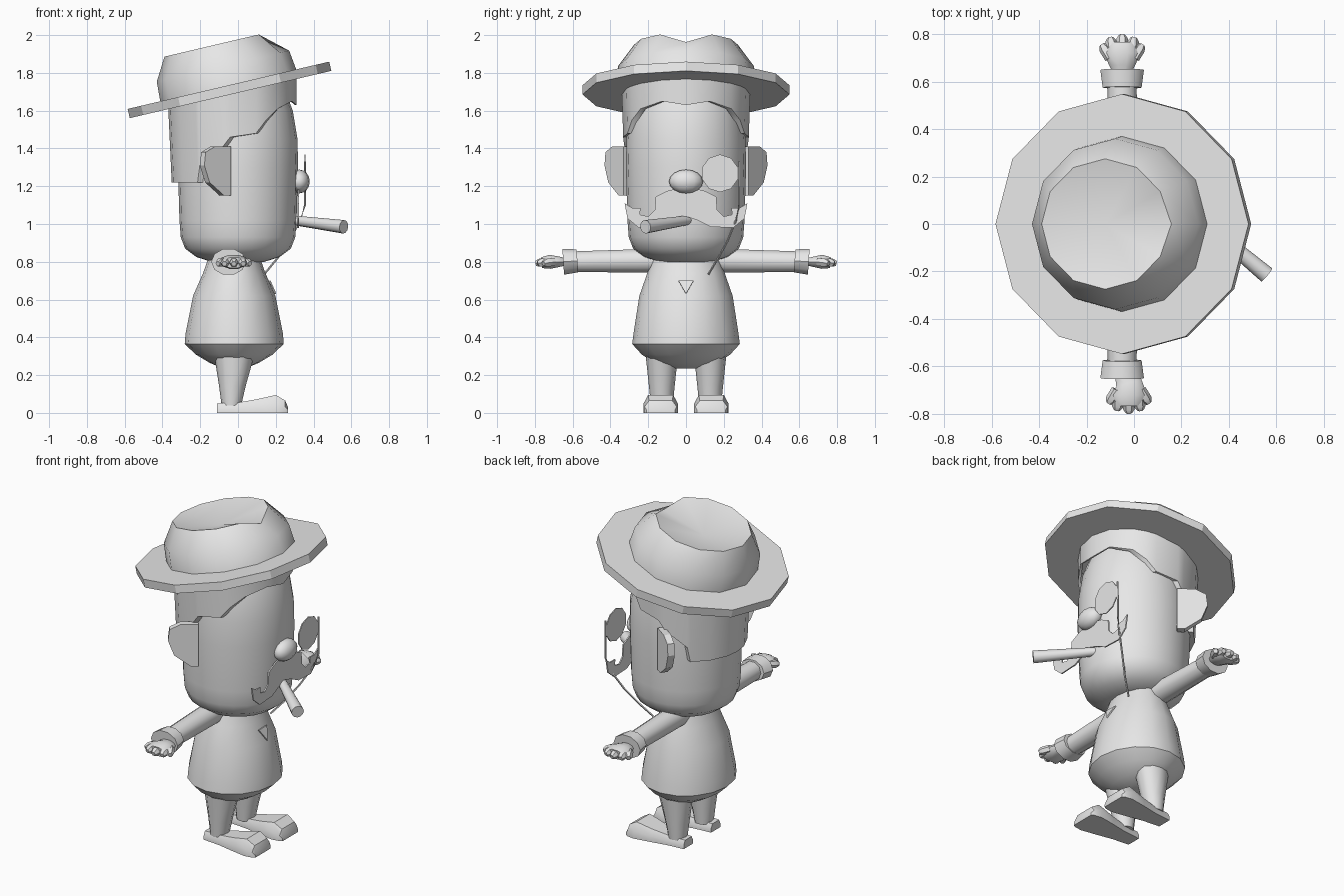
import bpy, bmesh, math
from math import sin, cos, radians, tau
from mathutils import Vector

if "Cube" in bpy.data.objects:
    bpy.data.objects.remove(bpy.data.objects["Cube"])

grey = bpy.data.materials.new("plain_grey")
grey.diffuse_color = (0.8, 0.8, 0.8, 1)
grey.use_nodes = True
grey.node_tree.nodes["Principled BSDF"].inputs["Base Color"].default_value = grey.diffuse_color


def finish(name, bm, angle=40):
    bmesh.ops.recalc_face_normals(bm, faces=bm.faces)
    me = bpy.data.meshes.new(name)
    bm.to_mesh(me)
    bm.free()
    me.materials.append(grey)
    ob = bpy.data.objects.new(name, me)
    bpy.context.collection.objects.link(ob)
    bpy.ops.object.select_all(action='DESELECT')
    bpy.context.view_layer.objects.active = ob
    ob.select_set(True)
    if angle:
        bpy.ops.object.shade_smooth_by_angle(angle=radians(angle))
    return ob


def loft(name, rings, caps=(True, True), angle=40, peak=None):
    """Skin closed rings; peak closes the last ring to one point."""
    bm = bmesh.new()
    vs = [[bm.verts.new(p) for p in r] for r in rings]
    n = len(vs[0])
    for a, b in zip(vs, vs[1:]):
        for i in range(n):
            bm.faces.new((a[i], a[(i + 1) % n], b[(i + 1) % n], b[i]))
    if caps[0]:
        bm.faces.new(vs[0][::-1])
    if peak is not None:
        p = bm.verts.new(peak)
        for i in range(n):
            bm.faces.new((vs[-1][i], vs[-1][(i + 1) % n], p))
    elif caps[1]:
        bm.faces.new(vs[-1])
    return finish(name, bm, angle)


def oval(cx, cy, z, rx, ry, n=16):
    return [(cx + rx * cos(tau * i / n), cy + ry * sin(tau * i / n), z) for i in range(n)]


def tube(name, pts, radii, n=10, flat=1.0, angle=40):
    """Tapered tube along a path; flat squashes its height."""
    pts = [Vector(p) for p in pts]
    rings = []
    for i, p in enumerate(pts):
        d = (pts[min(i + 1, len(pts) - 1)] - pts[max(i - 1, 0)]).normalized()
        ref = Vector((1, 0, 0)) if abs(d.z) > 0.9 else Vector((0, 0, 1))
        side = d.cross(ref).normalized()
        up = side.cross(d)
        rings.append([p + radii[i] * (side * cos(tau * k / n) + up * sin(tau * k / n) * flat)
                      for k in range(n)])
    return loft(name, rings, angle=angle)


def plate(name, pts, offset):
    """Flat polygon given thickness by an offset vector."""
    o = Vector(offset)
    return loft(name, [[Vector(p) - o / 2 for p in pts], [Vector(p) + o / 2 for p in pts]], angle=0)


# Head and torso
loft("head", [oval(x, 0, z, r, r, 24) for z, r, x in (
    (0.80, 0.14, 0.0), (0.825, 0.22, 0), (0.87, 0.28, 0), (0.93, 0.303, 0), (1.02, 0.31, 0),
    (1.3, 0.318, 0), (1.45, 0.315, 0), (1.6, 0.30, -0.01), (1.68, 0.28, -0.02))])
loft("torso", [oval(x, 0, z, rx, ry) for z, rx, ry, x in (
    (0.235, 0.06, 0.06, -0.02), (0.265, 0.13, 0.17, -0.02), (0.31, 0.205, 0.235, -0.02),
    (0.365, 0.262, 0.285, -0.02), (0.42, 0.258, 0.278, -0.02), (0.62, 0.218, 0.247, -0.02),
    (0.74, 0.165, 0.205, -0.02), (0.84, 0.13, 0.17, -0.02))])
plate("collar_opening", [(0.168, -0.04, 0.70), (0.199, 0, 0.63), (0.168, 0.04, 0.70)], (0.008, 0, 0.002))

# Hair shell with a stepped lower edge
edge = [(0, 1.63), (22, 1.65), (45, 1.61), (58, 1.55), (68, 1.48), (92, 1.46), (100, 1.40),
        (122, 1.31), (125, 1.22), (145, 1.22), (165, 1.22), (180, 1.22)]
around = edge + [(360 - a, z) for a, z in edge[-2:0:-1]]
top, low, inner = [], [], []
for a, z in around:
    c, s = cos(radians(a)), sin(radians(a))
    x = -0.03 + 0.34 * c
    r = 0.34 - 0.05 * max(0, 1.6 - z)
    top.append((x, 0.34 * s, 1.705 + 0.234 * (x + 0.045)))
    low.append((-0.03 + r * c, r * s, z))
    inner.append((0.30 * c, 0.30 * s, z))
loft("hair", [inner, low, top], caps=(False, False), angle=35)

# Tilted hat
TILT = radians(13.2)


def hat_ring(r, w, shift=0, dent=0):
    out = []
    for i in range(12):
        a = tau * i / 12
        u, v, h = shift + r * cos(a), r * sin(a), w - (dent if i == 0 else 0)
        out.append((-0.045 + u * cos(TILT) - h * sin(TILT), v, 1.71 + u * sin(TILT) + h * cos(TILT)))
    return out


loft("hat_brim", [hat_ring(0.548, -0.025), hat_ring(0.548, 0.025)], angle=25)
loft("hat_crown", [hat_ring(0.372, 0.0), hat_ring(0.36, 0.13, -0.005), hat_ring(0.275, 0.25, -0.02, 0.05)],
     caps=(False, False), angle=50, peak=Vector((-0.12, 0, 1.71 + 0.17)))

# Nose
bm = bmesh.new()
bmesh.ops.create_uvsphere(bm, u_segments=12, v_segments=8, radius=1)
for v in bm.verts:
    v.co = Vector((0.325 + 0.055 * v.co.x, 0.09 * v.co.y, 1.225 + 0.063 * v.co.z))
finish("nose", bm, 60)

# Moustache, a flat mirrored outline
half = [(0, 1.20), (0.10, 1.175), (0.16, 1.145), (0.165, 1.075), (0.20, 1.04), (0.245, 1.05),
        (0.24, 1.085), (0.285, 1.085), (0.325, 1.11), (0.31, 1.03), (0.25, 0.98), (0.13, 0.985),
        (0.06, 1.02), (0, 1.04)]
outline = half + [(-y, z) for y, z in half[-2:0:-1]]
plate("moustache", [(0.32, y, z) for y, z in outline], (0.008, 0, 0))

# Cigar
tube("cigar", [(0.29, 0.01, 1.02), (0.56, -0.215, 0.985)], [0.025, 0.036], 12)

# Eyeglass and its cord
plate("eyeglass", [(0.355, 0.18 + 0.1 * cos(tau * (i + .5) / 10), 1.268 + 0.1 * sin(tau * (i + .5) / 10))
                   for i in range(10)], (0.006, 0, 0))
tube("eyeglass_cord", [(0.355, 0.28, 1.33), (0.355, 0.282, 1.10), (0.33, 0.265, 1.02),
                       (0.27, 0.22, 0.91), (0.21, 0.17, 0.82), (0.14, 0.12, 0.735)], [0.006] * 6, 5)

# Paired parts
ear = [(0, 1.15), (0.25, 1.15), (0.8, 1.22), (1, 1.31), (0.95, 1.38), (0.6, 1.41), (0, 1.41)]
sole = [(-0.11, 0.045, 0.05), (0.0, 0.055, 0.055), (0.10, 0.075, 0.072), (0.20, 0.092, 0.095),
        (0.25, 0.085, 0.065), (0.265, 0.075, 0.03)]
for s, side in ((1, "left"), (-1, "right")):
    plate(side + "_ear", [(-0.05 - 0.14 * t, s * (0.315 + 0.1 * t), z) for t, z in ear],
          (0.024, s * 0.033, 0))
    # Arm and cuff
    tube(side + "_arm", [(-0.05, s * 0.10, 0.805), (-0.05, s * 0.25, 0.805), (-0.05, s * 0.62, 0.80)],
         [0.068, 0.068, 0.06], 10, 0.95)
    tube(side + "_cuff", [(-0.05, s * 0.575, 0.805), (-0.05, s * 0.65, 0.80)], [0.082, 0.092], 10, 0.78)
    # Hand: palm, three fingers and a thumb
    hx = -0.05 if s > 0 else -0.022
    tube(side + "_palm", [(-0.05, s * 0.63, 0.80), (hx, s * 0.67, 0.80), (hx, s * 0.72, 0.80),
                          (hx, s * 0.765, 0.795)], [0.035, 0.055, 0.078, 0.06], 10, 0.5)
    for k, (x0, x1, y1) in enumerate(((-0.05, -0.085, 0.755), (-0.04, -0.05, 0.785),
                                     (0.0, 0.0, 0.797), (0.04, 0.05, 0.785), (0.05, 0.085, 0.755))):
        tube("%s_finger_%d" % (side, k + 1),
             [(hx + x0, s * 0.70, 0.80), (hx + x0 * .3 + x1 * .7, s * (y1 - 0.015), 0.795), (hx + x1, s * y1, 0.79)],
             [0.024, 0.024, 0.014], 6)
    # Leg and shoe
    y = s * 0.128
    loft(side + "_leg", [oval(-0.035, y, 0.04, 0.052, 0.058, 12), oval(-0.03, y, 0.14, 0.07, 0.068, 12),
                         oval(-0.02, y, 0.30, 0.105, 0.085, 12)])
    yc = s * 0.134
    loft(side + "_shoe", [[(x, yc - w, 0), (x, yc + w, 0), (x, yc + w, h * .5), (x, yc + w * .72, h),
                           (x, yc - w * .72, h), (x, yc - w, h * .5)] for x, w, h in sole], angle=35)
